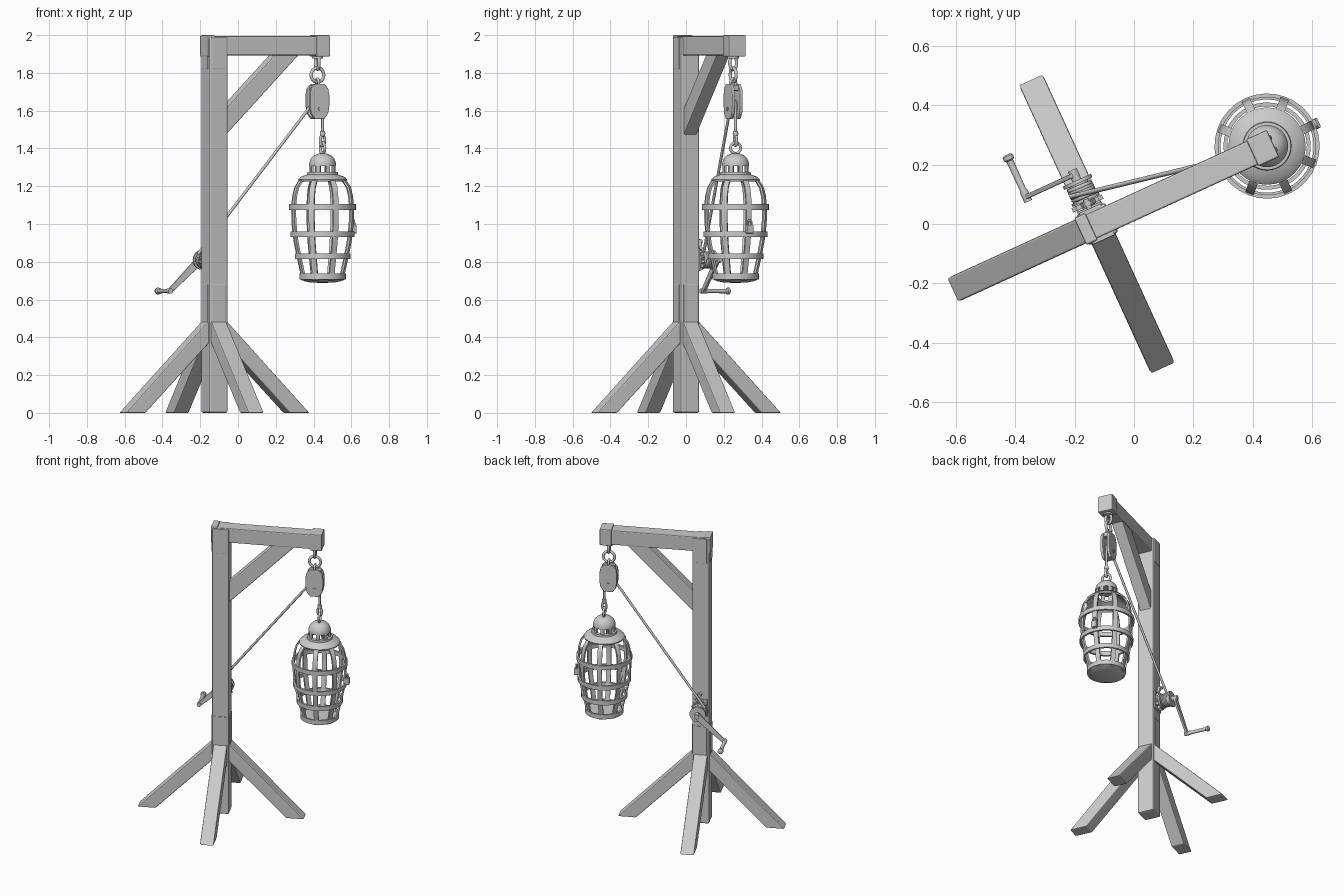
import bpy, bmesh, math
from mathutils import Matrix, Vector

if "Cube" in bpy.data.objects:
    bpy.data.objects.remove(bpy.data.objects["Cube"])

# Everything is laid out with the beam along +x, then turned as a whole
M = Matrix.Translation((-0.125, 0, 0)) @ Matrix.Rotation(math.radians(24.6), 4, 'Z')
CU = 0.63  # cage axis


def finish(name, bm, bevel=0.0, smooth=False):
    bmesh.ops.recalc_face_normals(bm, faces=bm.faces)
    me = bpy.data.meshes.new(name)
    bm.to_mesh(me)
    bm.free()
    me.transform(M)
    ob = bpy.data.objects.new(name, me)
    bpy.context.collection.objects.link(ob)
    if bevel:
        m = ob.modifiers.new("bevel", 'BEVEL')
        m.width, m.segments, m.limit_method = bevel, 2, 'ANGLE'
    if smooth:
        bpy.ops.object.select_all(action='DESELECT')
        bpy.context.view_layer.objects.active = ob
        ob.select_set(True)
        bpy.ops.object.shade_smooth_by_angle(angle=math.radians(40))
    return ob


def add_box(bm, lo, hi):
    lo, hi = Vector(lo), Vector(hi)
    mat = Matrix.Translation((lo + hi) / 2) @ Matrix.Diagonal((*(hi - lo), 1))
    bmesh.ops.create_cube(bm, size=1, matrix=mat)


def box(name, lo, hi, bevel=0.006):
    bm = bmesh.new()
    add_box(bm, lo, hi)
    return finish(name, bm, bevel)


def add_prism(bm, pts, v0, v1, turn=0):
    """Extrude an x-z outline from y=v0 to y=v1, turned about z."""
    R = Matrix.Rotation(turn, 3, 'Z')
    a = [bm.verts.new(R @ Vector((x, v0, z))) for x, z in pts]
    b = [bm.verts.new(R @ Vector((x, v1, z))) for x, z in pts]
    bm.faces.new(a)
    bm.faces.new(b[::-1])
    for i in range(len(pts)):
        j = (i + 1) % len(pts)
        bm.faces.new((a[i], b[i], b[j], a[j]))


def prism(name, pts, v0, v1, turn=0, bevel=0.006):
    bm = bmesh.new()
    add_prism(bm, pts, v0, v1, turn)
    return finish(name, bm, bevel)


def tube(name, pts, r, cyclic=False, sides=10):
    """Round bar swept along a polyline."""
    cu = bpy.data.curves.new(name, 'CURVE')
    cu.dimensions, cu.bevel_depth = '3D', r
    cu.bevel_resolution, cu.use_fill_caps = max(1, sides // 4), True
    sp = cu.splines.new('POLY')
    sp.points.add(len(pts) - 1)
    for p, c in zip(sp.points, pts):
        p.co = (*(M @ Vector(c)), 1)
    sp.use_cyclic_u = cyclic
    ob = bpy.data.objects.new(name, cu)
    bpy.context.collection.objects.link(ob)
    return ob


def ring(name, c, rx, rz, r, axis='y'):
    pts = []
    for i in range(24):
        a = i * math.tau / 24
        d = rx * math.cos(a)
        off = (d, 0, rz * math.sin(a)) if axis == 'y' else (0, d, rz * math.sin(a))
        pts.append(Vector(c) + Vector(off))
    return tube(name, pts, r, True)


def lathe(name, prof, at=(0, 0, 0), along_y=False, closed=False, n=32):
    """Revolve (radius, height) points about z, or about y."""
    bm = bmesh.new()
    T = Matrix.Translation(at) @ (Matrix.Rotation(-math.pi / 2, 4, 'X') if along_y else Matrix())
    vs = [bm.verts.new((r, 0, z)) for r, z in prof]
    es = [bm.edges.new(p) for p in zip(vs, vs[1:])]
    if closed:
        es.append(bm.edges.new((vs[-1], vs[0])))
    bmesh.ops.spin(bm, geom=vs + es, cent=(0, 0, 0), axis=(0, 0, 1), angle=math.tau, steps=n)
    bmesh.ops.remove_doubles(bm, verts=bm.verts, dist=1e-5)
    bm.transform(T)
    return finish(name, bm, 0, True)


# Timber frame
box("post", (-.055, -.055, 0), (.055, .055, 1.99), .01)
box("beam", (-.05, -.044, 1.893), (.648, .044, 1.994))
box("beam_tip_band", (.575, -.05, 1.886), (.652, .05, 2.0))
box("beam_root_band", (-.062, -.05, 1.886), (-.02, .05, 2.0))
prism("diagonal_brace", [(.04, 1.46), (.04, 1.6), (.345, 1.905), (.485, 1.905)], -.038, .038)
for i in range(4):
    turn = i * math.pi / 2
    prism(f"leg_{i}", [(.03, .505), (.055, .485), (.535, 0), (.42, 0), (.03, .39)], -.044, .044, turn)
    prism(f"post_plate_{i}", [(.04, .45), (.059, .45), (.059, .68), (.04, .68)], -.04, .04, turn, .002)
    if i != 0:
        prism(f"post_head_plate_{i}", [(.04, 1.82), (.058, 1.82), (.058, 1.99), (.04, 1.99)],
              -.04, .04, turn, .002)

# Hanging hardware
lathe("eye_plate", [(0, 0), (.03, 0), (.03, .012), (0, .012)], (.6, 0, 1.876))
ring("upper_link", (.6, 0, 1.853), .02, .034, .009, 'x')
ring("hanging_ring", (.6, 0, 1.789), .037, .037, .009)
ring("block_eye", (.6, 0, 1.745), .016, .024, .008, 'x')

# Pulley block with two cheeks, end fillers, sheave and pin
cheek = [(.028, 1.555), (.05, 1.585), (.057, 1.625), (.057, 1.685), (.05, 1.718), (.028, 1.742)]
outline = cheek + [(-x, z) for x, z in cheek[::-1]]
for s in (-1, 1):
    prism(f"block_cheek_{s}", [(.6 + x, z) for x, z in outline], min(s * .013, s * .032),
          max(s * .013, s * .032), 0, .006)
box("block_top_filler", (.56, -.015, 1.705), (.64, .015, 1.736), .004)
box("block_bottom_filler", (.575, -.015, 1.558), (.618, .015, 1.58), .003)
lathe("sheave", [(0, -.011), (.034, -.011), (.024, 0), (.034, .011), (0, .011)], (.6, 0, 1.625), True)
lathe("sheave_pin", [(0, -.038), (.01, -.038), (.01, .038), (0, .038)], (.6, 0, 1.61), True, n=12)

# Rope over the pulley, down to the winch and the cage
over = [(.6 + .03 * math.cos(a), 0, 1.625 + .03 * math.sin(a))
        for a in [math.radians(143 - 143 * k / 10) for k in range(11)]]
tube("rope", [(-.04, .12, .84)] + over + [(CU, 0, 1.46)], .008)
ring("rope_loop", (CU, 0, 1.442), .013, .028, .008)
lathe("rope_knot", [(0, -.02), (.013, -.012), (.015, 0), (.013, .012), (0, .02)], (CU, 0, 1.478), n=12)
ring("cage_ring", (CU, 0, 1.402), .029, .029, .008, 'x')

# Cage: flat bars following the barrel outline, hoops, collar, cap and base
barrel = [(.112, .70), (.128, .77), (.142, .83), (.157, .90), (.165, .95), (.171, 1.02),
          (.172, 1.09), (.166, 1.15), (.154, 1.195), (.132, 1.228), (.10, 1.25)]
bm = bmesh.new()
for k in range(8):
    R = Matrix.Translation((CU, 0, 0)) @ Matrix.Rotation(k * math.tau / 8, 4, 'Z')
    rows = []
    for i, (r, z) in enumerate(barrel):
        a, b = barrel[max(i - 1, 0)], barrel[min(i + 1, len(barrel) - 1)]
        t = Vector((b[0] - a[0], b[1] - a[1])).normalized()
        ri, zi = r - t.y * .011, z + t.x * .011
        rows.append([bm.verts.new(R @ Vector(p)) for p in
                     ((r, -.015, z), (r, .015, z), (ri, .015, zi), (ri, -.015, zi))])
    for p, q in zip(rows, rows[1:]):
        for i in range(4):
            j = (i + 1) % 4
            bm.faces.new((p[i], p[j], q[j], q[i]))
    bm.faces.new(rows[0])
    bm.faces.new(rows[-1])
finish("cage_bars", bm, 0, True)
for i, (z, r) in enumerate([(1.09, .177), (.945, .17), (.83, .147), (.722, .123)]):
    lathe(f"cage_hoop_{i}", [(r - .013, z - .015), (r, z - .015), (r, z + .015), (r - .013, z + .015)],
          (CU, 0, 0), closed=True)
lathe("cage_collar", [(.055, 1.262), (.055, 1.275), (.08, 1.274), (.082, 1.262), (.115, 1.25), (.13, 1.235),
                      (.126, 1.224), (.105, 1.24)], (CU, 0, 0), closed=True)
lathe("cage_base", [(0, .688), (.06, .69), (.095, .697), (.121, .708), (.121, .722), (0, .722)], (CU, 0, 0))
lathe("cage_cap", [(0, 1.374), (.02, 1.373), (.045, 1.364), (.063, 1.345), (.071, 1.322), (.071, 1.308),
                   (.06, 1.308), (0, 1.33)], (CU, 0, 0))
bm = bmesh.new()
for k in range(8):
    add_prism(bm, [(.058, 1.262), (.069, 1.262), (.069, 1.32), (.058, 1.32)], -.012, .012, k * math.tau / 8)
bm.transform(Matrix.Translation((CU, 0, 0)))
finish("cage_neck_bars", bm)

# Latch on the outer side of the cage
box("latch_body", (CU + .165, -.018, .95), (CU + .192, .018, .995), .004)
ring("latch_shackle", (CU + .18, 0, 1.0), .012, .02, .005, 'x')

# Winch: bearing plate, ratchet wheel, drum, wound rope and pawl
box("winch_plate", (-.045, .05, .75), (.045, .064, .87), .004)
teeth = [((.058 if i % 2 else .045) * math.cos(i * math.tau / 24),
          .81 + (.058 if i % 2 else .045) * math.sin(i * math.tau / 24)) for i in range(24)]
prism("ratchet_wheel", teeth, .068, .084, 0, 0)
lathe("winch_drum", [(0, .05), (.022, .05), (.022, .086), (.05, .086), (.05, .096), (.034, .096), (.034, .15),
                     (.052, .15), (.052, .162), (.016, .162), (.016, .2), (0, .2)], (0, 0, .81), True)
coil = [(.039 * math.cos(a), .1 + .044 * k / 120, .81 + .039 * math.sin(a))
        for k, a in [(k, k * math.tau / 24) for k in range(121)]]
tube("wound_rope", coil, .007)
prism("ratchet_pawl", [(-.012, .915), (.012, .92), (.03, .868), (.02, .858)], .066, .084, 0, .003)
lathe("pawl_pin", [(0, .05), (.01, .05), (.01, .092), (0, .092)], (0, 0, .908), True, n=12)

# Crank with grip
prism("crank_arm", [(-.014, .828), (.018, .815), (.008, .787), (-.172, .632), (-.188, .645), (-.182, .658)],
      .174, .19, 0, .004)
lathe("crank_grip", [(0, .165), (.014, .165), (.014, .2), (.011, .21), (.012, .315), (.018, .32), (.018, .333),
                     (.01, .338), (0, .338)], (-.178, 0, .645), True, n=16)
